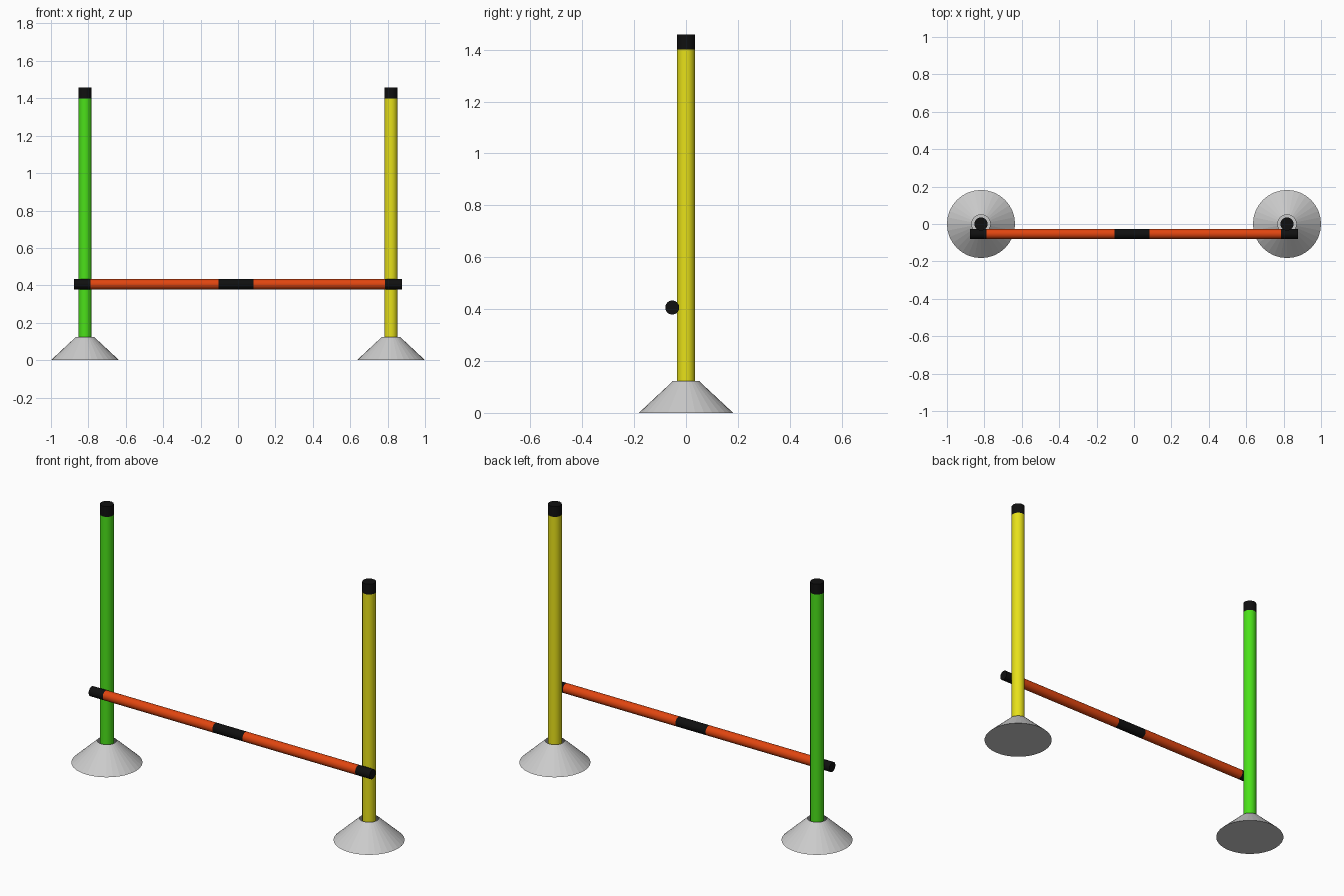
import bpy, bmesh, math
from mathutils import Matrix

if "Cube" in bpy.data.objects:
    bpy.data.objects.remove(bpy.data.objects["Cube"])


def material(name, rgb):
    m = bpy.data.materials.new(name)
    m.diffuse_color = (*rgb, 1)
    m.use_nodes = True
    m.node_tree.nodes["Principled BSDF"].inputs["Base Color"].default_value = m.diffuse_color
    return m


black = material("black", (0.005, 0.005, 0.005))
green = material("green", (0.07, 0.75, 0.01))
yellow = material("yellow", (0.8, 0.75, 0.01))
orange = material("orange", (0.75, 0.06, 0.005))


def rod(name, radius, start, end, mat, along_x=False, offset=(0, 0, 0)):
    """Capped cylinder from start to end along z (or x), shifted by offset."""
    bpy.ops.mesh.primitive_cylinder_add(vertices=32, radius=radius, depth=end - start)
    ob = bpy.context.object
    ob.name = name
    ob.data.transform(Matrix.Translation((0, 0, (start + end) / 2)))
    if along_x:
        ob.data.transform(Matrix.Rotation(math.pi / 2, 4, 'Y'))
    ob.location = offset
    ob.data.materials.append(mat)
    bpy.ops.object.shade_smooth_by_angle(angle=math.radians(30))
    return ob


def cone_base(name, x):
    """Flat-faced frustum with a floor and an open socket at the top."""
    bm = bmesh.new()
    bmesh.ops.create_cone(bm, cap_ends=True, segments=32, radius1=0.182,
                          radius2=0.05, depth=0.123,
                          matrix=Matrix.Translation((0, 0, 0.0615)))
    bm.normal_update()
    top = [f for f in bm.faces if f.normal.z > 0.99]
    bmesh.ops.delete(bm, geom=top, context='FACES_ONLY')
    me = bpy.data.meshes.new(name)
    bm.to_mesh(me)
    bm.free()
    ob = bpy.data.objects.new(name, me)
    ob.location.x = x
    bpy.context.collection.objects.link(ob)


# Two posts, each with a weighted base and black cap
for side, x, mat in (("left", -0.818, green), ("right", 0.818, yellow)):
    cone_base(side + "_base", x)
    rod(side + "_post", 0.035, 0.004, 1.40, mat, offset=(x, 0, 0))
    rod(side + "_post_cap", 0.035, 1.40, 1.458, black, offset=(x, 0, 0))

# Crossbar in front of the posts, with black end and centre bands
stops = [-0.876, -0.788, -0.104, 0.084, 0.787, 0.877]
names = ["bar_left_end", "bar_left", "bar_centre_band", "bar_right", "bar_right_end"]
for i, name in enumerate(names):
    rod(name, 0.027, stops[i], stops[i + 1], orange if i % 2 else black,
        along_x=True, offset=(0, -0.053, 0.406))
